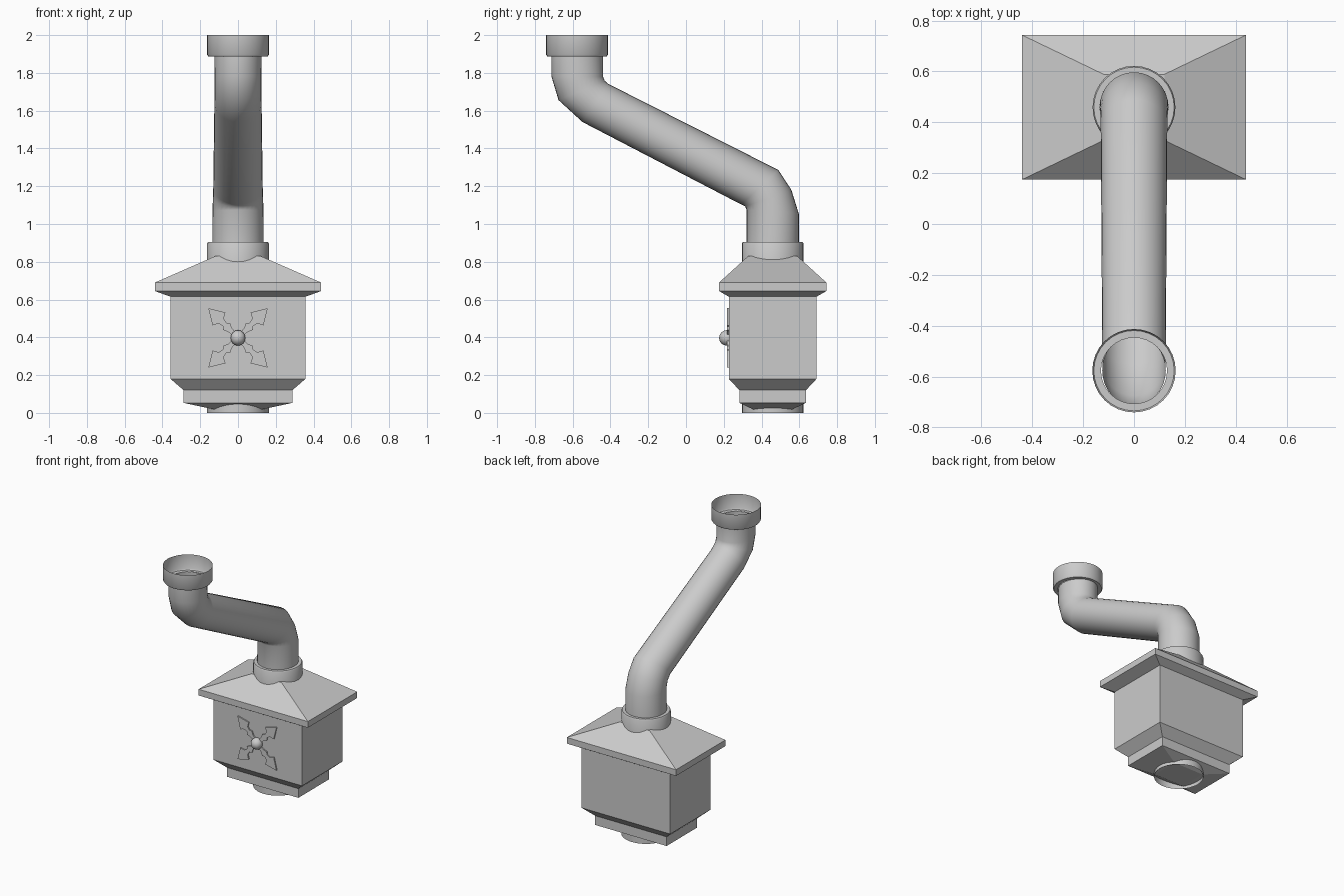
import bpy, bmesh, math
from mathutils import Vector, Matrix

if "Cube" in bpy.data.objects:
    bpy.data.objects.remove(bpy.data.objects["Cube"])

mat = bpy.data.materials.new("grey metal")
mat.use_nodes = True
GREY = (0.6, 0.6, 0.6, 1)
mat.diffuse_color = GREY
mat.node_tree.nodes["Principled BSDF"].inputs["Base Color"].default_value = GREY

SIDES = 32
BACK_Y = 0.459    # axis of the hopper and lower pipe
FRONT_Y = -0.577  # axis of the upper socket


def finish(name, bm, smooth=False):
    bmesh.ops.recalc_face_normals(bm, faces=bm.faces)
    mesh = bpy.data.meshes.new(name)
    bm.to_mesh(mesh)
    bm.free()
    mesh.materials.append(mat)
    obj = bpy.data.objects.new(name, mesh)
    bpy.context.collection.objects.link(obj)
    if smooth:
        bpy.ops.object.select_all(action='DESELECT')
        obj.select_set(True)
        bpy.context.view_layer.objects.active = obj
        bpy.ops.object.shade_smooth_by_angle(angle=math.radians(40))
    return obj


def loft(name, rings, cap=False, smooth=False):
    """Bridge consecutive rings of points with quads."""
    bm = bmesh.new()
    loops = [[bm.verts.new(p) for p in ring] for ring in rings]
    for a, b in zip(loops, loops[1:]):
        n = len(a)
        for i in range(n):
            j = (i + 1) % n
            bm.faces.new((a[i], a[j], b[j], b[i]))
    if cap:
        bm.faces.new(loops[0])
        bm.faces.new(loops[-1])
    return finish(name, bm, smooth)


def ellipse(centre, half, rx):
    """Ring spanned by the x axis and a half-width vector."""
    angles = [2 * math.pi * i / SIDES for i in range(SIDES)]
    return [centre + Vector((rx * math.cos(a), 0, 0)) + half * math.sin(a) for a in angles]


def collar(name, y, profile):
    rings = [ellipse(Vector((0, y, z)), Vector((0, r, 0)), r) for r, z in profile]
    return loft(name, rings, smooth=True)


def rectangle(hx, hy, z):
    return [(sx * hx, BACK_Y + sy * hy, z) for sx, sy in ((-1, -1), (1, -1), (1, 1), (-1, 1))]


# Hopper: tapered base, box, flared eaves and hipped lid
loft("hopper_box", [rectangle(*s) for s in (
    (0.12, 0.10, 0.017), (0.288, 0.176, 0.053), (0.288, 0.176, 0.12),
    (0.357, 0.232, 0.18), (0.357, 0.232, 0.615), (0.44, 0.284, 0.645),
    (0.44, 0.284, 0.69), (0.12, 0.13, 0.83))], cap=True)

# Sockets
collar("bottom_collar", BACK_Y, [(0.163, 0), (0.163, 0.06)])
collar("lower_collar", BACK_Y, [(0.163, 0.75), (0.163, 0.896), (0.158, 0.905), (0.13, 0.905)])
collar("top_collar", FRONT_Y, [(0.13, 1.888), (0.158, 1.888), (0.164, 1.897), (0.164, 2.0)])

# Swan-neck pipe: back edge and front edge (y, z) of each ring, then x radius
sections = (
    ((0.597, 0.85), (0.321, 0.85), 0.136),
    ((0.597, 1.055), (0.321, 1.075), 0.135),
    ((0.558, 1.18), (0.313, 1.093), 0.133),
    ((0.489, 1.286), (0.293, 1.103), 0.131),
    ((-0.41, 1.741), (-0.548, 1.54), 0.125),
    ((-0.43, 1.758), (-0.675, 1.656), 0.124),
    ((-0.439, 1.78), (-0.713, 1.783), 0.124),
    ((-0.439, 1.889), (-0.713, 1.889), 0.125),
)
rings = []
for back, front, rx in sections:
    b, f = Vector((0, *back)), Vector((0, *front))
    rings.append(ellipse((b + f) / 2, (b - f) / 2, rx))
loft("swan_neck_pipe", rings, smooth=True)

# Cross ornament: one arrow-headed arm outline, repeated on the diagonals
FACE_Y = BACK_Y - 0.232
CENTRE = Vector((0, FACE_Y, 0.397))
half_arm = [(0.0, 0.010), (0.06, 0.014), (0.085, 0.026), (0.10, 0.013),
            (0.125, 0.018), (0.135, 0.034), (0.142, 0.048)]
outline = half_arm + [(0.222, 0)] + [(u, -v) for u, v in reversed(half_arm)]
bm = bmesh.new()
for k in range(4):
    turn = Matrix.Rotation(math.radians(45 + 90 * k), 3, 'Y')
    face = bm.faces.new([bm.verts.new(CENTRE + turn @ Vector((u, 0, v))) for u, v in outline])
    out = bmesh.ops.extrude_face_region(bm, geom=[face])
    moved = [g for g in out["geom"] if isinstance(g, bmesh.types.BMVert)]
    bmesh.ops.translate(bm, verts=moved, vec=(0, -0.009, 0))
finish("cross_ornament", bm)

# Round boss in the middle of the ornament
bm = bmesh.new()
bmesh.ops.create_uvsphere(bm, u_segments=10, v_segments=8, radius=0.041,
                          matrix=Matrix.Translation(CENTRE + Vector((0, -0.011, 0))))
finish("ornament_boss", bm, smooth=True)
